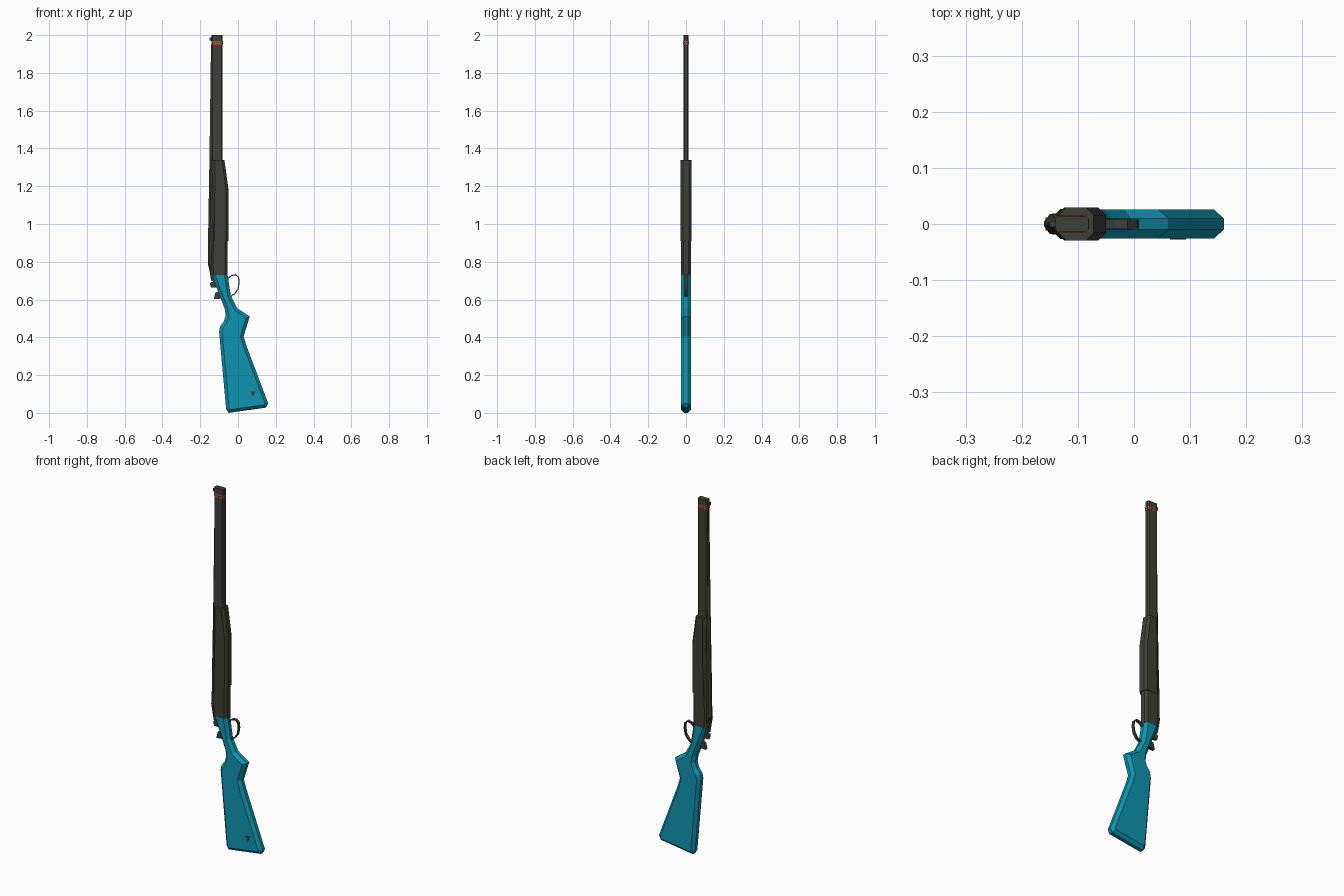
import bpy, bmesh
from mathutils import Vector

if "Cube" in bpy.data.objects:
    bpy.data.objects.remove(bpy.data.objects["Cube"])


def material(name, rgb):
    m = bpy.data.materials.new(name)
    m.diffuse_color = (*rgb, 1)
    m.use_nodes = True
    m.node_tree.nodes["Principled BSDF"].inputs["Base Color"].default_value = m.diffuse_color
    return m


DARK = material("dark_gunmetal", (0.05, 0.05, 0.042))
TEAL = material("teal_stock", (0.005, 0.30, 0.44))
ORANGE = material("orange_accent", (0.5, 0.09, 0.03))


def loft(name, rings, mat):
    """Skin a list of equal-length point rings and cap both ends."""
    bm = bmesh.new()
    vs = [[bm.verts.new(p) for p in r] for r in rings]
    n = len(rings[0])
    for a, b in zip(vs, vs[1:]):
        for i in range(n):
            j = (i + 1) % n
            bm.faces.new((a[i], a[j], b[j], b[i]))
    bm.faces.new(vs[0][::-1])
    bm.faces.new(vs[-1])
    bmesh.ops.recalc_face_normals(bm, faces=bm.faces)
    me = bpy.data.meshes.new(name)
    bm.to_mesh(me)
    bm.free()
    me.materials.append(mat)
    ob = bpy.data.objects.new(name, me)
    bpy.context.collection.objects.link(ob)
    return ob


def octagon(x0, x1, hw, c, z):
    """Chamfered rectangle at height z."""
    return [(x0 + c, -hw, z), (x1 - c, -hw, z), (x1, -hw + c, z), (x1, hw - c, z),
            (x1 - c, hw, z), (x0 + c, hw, z), (x0, hw - c, z), (x0, -hw + c, z)]


def inset(pts, d):
    """Offset a clockwise or anticlockwise outline inwards with mitred corners."""
    p = [Vector(q) for q in pts]
    n = len(p)
    area = sum(p[i - 1].x * p[i].y - p[i].x * p[i - 1].y for i in range(n))
    s = 1 if area > 0 else -1
    out = []
    for i in range(n):
        a = (p[i] - p[i - 1]).normalized()
        b = (p[(i + 1) % n] - p[i]).normalized()
        na, nb = Vector((-a.y, a.x)) * s, Vector((-b.y, b.x)) * s
        out.append(p[i] + (na + nb) * (d / (1 + na.dot(nb))))
    return out


def slab(name, outline, hw, mat, bevel=0.0, edge_hw=0.0):
    """Side outline (x, z) given thickness in y, optionally with broad chamfers."""
    at = lambda pts, y: [(q[0], y, q[1]) for q in pts]
    if not bevel:
        return loft(name, [at(outline, -hw), at(outline, hw)], mat)
    small = inset(outline, bevel)
    return loft(name, [at(small, -hw), at(outline, -edge_hw),
                       at(outline, edge_hw), at(small, hw)], mat)


# Stock with grip, comb and butt
slab("stock", [(-0.149, 0.755), (-0.07, 0.55), (-0.065, 0.515), (-0.075, 0.485),
               (-0.095, 0.457), (-0.10, 0.43), (-0.063, 0.02), (-0.05, 0.0),
               (0.148, 0.028), (0.16, 0.05), (0.045, 0.355), (0.03, 0.405),
               (0.062, 0.51), (-0.005, 0.555), (-0.038, 0.62), (-0.055, 0.73),
               (-0.058, 0.755)], 0.026, TEAL, 0.016, 0.01)

# Small triangular mark on the front side of the butt
slab("stock_mark", [(0.064, 0.114), (0.093, 0.114), (0.078, 0.085)], 0.001,
     DARK).location.y = -0.0264

# Receiver
loft("receiver", [octagon(-0.142, -0.055, 0.0265, 0.013, 0.73),
                  octagon(-0.145, -0.055, 0.0265, 0.013, 0.80),
                  octagon(-0.142, -0.055, 0.0265, 0.013, 1.0)], DARK)

# Forend
loft("forend", [octagon(-0.138, -0.05, 0.029, 0.013, 0.91),
                octagon(-0.136, -0.05, 0.029, 0.013, 1.18),
                octagon(-0.134, -0.072, 0.029, 0.013, 1.34)], DARK)

# Stacked barrels
loft("barrels", [octagon(-0.14, -0.081, 0.0145, 0.006, z) for z in (0.95, 2.0)], DARK)

# Twin orange muzzle bands
for i, z in enumerate((1.95, 1.961)):
    loft(f"muzzle_band_{i + 1}", [octagon(-0.141, -0.08, 0.0155, 0.006, h)
                                  for h in (z, z + 0.007)], ORANGE)


# Peaked top rib, narrowing towards the muzzle
def rib_ring(x, hw, z):
    return [(-0.12, -hw, z), (x + 0.01, -hw * 0.85, z), (x, -hw * 0.2, z),
            (x, hw * 0.2, z), (x + 0.01, hw * 0.85, z), (-0.12, hw, z)]


loft("top_rib", [rib_ring(-0.145, 0.018, 0.73), rib_ring(-0.16, 0.021, 0.79),
                 rib_ring(-0.158, 0.02, 0.95), rib_ring(-0.151, 0.012, 1.36),
                 rib_ring(-0.143, 0.007, 1.95)], DARK)

# Front sight
slab("front_sight", [(-0.151, 1.972), (-0.135, 1.968), (-0.135, 1.99), (-0.151, 1.987)],
     0.005, DARK)

# Tang, opening lever and safety behind the receiver
slab("tang", [(-0.158, 0.79), (-0.125, 0.79), (-0.11, 0.69), (-0.142, 0.70)], 0.012, DARK)
slab("opening_lever", [(-0.147, 0.69), (-0.115, 0.70), (-0.112, 0.665), (-0.143, 0.665)],
     0.008, DARK)
slab("lever_plate", [(-0.149, 0.688), (-0.146, 0.688), (-0.142, 0.667), (-0.145, 0.667)],
     0.006, ORANGE)
slab("safety", [(-0.118, 0.637), (-0.098, 0.645), (-0.09, 0.605), (-0.126, 0.602)],
     0.009, DARK)
slab("safety_plate", [(-0.12, 0.637), (-0.117, 0.637), (-0.125, 0.604), (-0.128, 0.604)],
     0.007, ORANGE)

# Trigger guard: flat strap swept along its side path
path = [Vector(p) for p in ((-0.06, 0.705), (-0.035, 0.727), (-0.012, 0.732), (0.003, 0.718),
                            (0.006, 0.69), (0.0, 0.655), (-0.018, 0.63), (-0.045, 0.613))]
rings = []
for i, p in enumerate(path):
    t = (path[min(i + 1, len(path) - 1)] - path[max(i - 1, 0)]).normalized()
    n = Vector((-t.y, t.x)) * 0.003
    a, b = p + n, p - n
    rings.append([(a.x, -0.008, a.y), (a.x, 0.008, a.y), (b.x, 0.008, b.y), (b.x, -0.008, b.y)])
loft("trigger_guard", rings, DARK)
